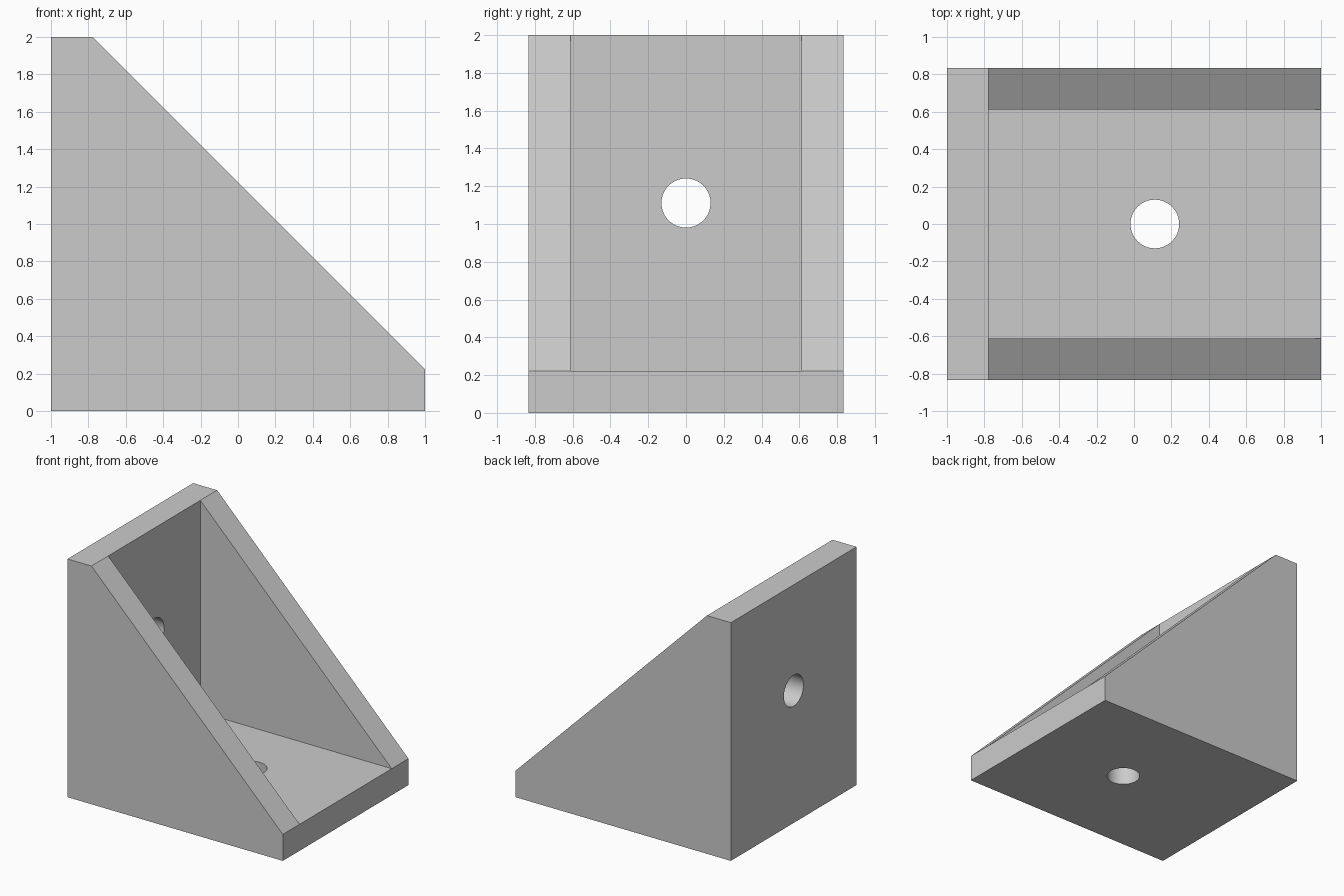
import bpy
import bmesh
from math import pi
from mathutils import Matrix, Vector

cube = bpy.data.objects.get("Cube")
if cube:
    bpy.data.objects.remove(cube, do_unlink=True)

WALL = 2 / 9        # plate and gusset thickness
HALF_DEPTH = 5 / 6  # half of the bracket's depth
HOLE_RADIUS = 0.13
INNER = WALL - 1    # x of the upright's inner face

grey = bpy.data.materials.new("light_grey")
grey.use_nodes = True
colour = (0.6, 0.6, 0.6, 1)
grey.diffuse_color = colour
grey.node_tree.nodes["Principled BSDF"].inputs["Base Color"].default_value = colour


def make_object(name, bm):
    bmesh.ops.recalc_face_normals(bm, faces=bm.faces)
    mesh = bpy.data.meshes.new(name)
    bm.to_mesh(mesh)
    bm.free()
    mesh.materials.append(grey)
    obj = bpy.data.objects.new(name, mesh)
    bpy.context.collection.objects.link(obj)
    return obj


def prism(name, profile, half_depth):
    """Extrude an x-z profile symmetrically along y."""
    bm = bmesh.new()
    face = bm.faces.new([bm.verts.new((x, -half_depth, z)) for x, z in profile])
    grown = bmesh.ops.extrude_face_region(bm, geom=[face])["geom"]
    verts = [v for v in grown if isinstance(v, bmesh.types.BMVert)]
    bmesh.ops.translate(bm, verts=verts, vec=Vector((0, 2 * half_depth, 0)))
    return make_object(name, bm)


def drill(name, centre, axis):
    """Cylinder long enough to pass through one plate only."""
    bm = bmesh.new()
    turn = Matrix.Rotation(pi / 2, 4, "Y") if axis == "X" else Matrix.Identity(4)
    bmesh.ops.create_cone(bm, cap_ends=True, segments=64, radius1=HOLE_RADIUS,
                          radius2=HOLE_RADIUS, depth=2 * WALL,
                          matrix=Matrix.Translation(centre) @ turn)
    return make_object(name, bm)


# Solid bracket with the sloping outline
bracket = prism("corner_bracket",
                [(-1, 0), (1, 0), (1, WALL), (INNER, 2), (-1, 2)], HALF_DEPTH)

# Pocket between the gussets, and one bolt hole in each plate
cutters = [
    prism("pocket_cutter", [(INNER, WALL), (3, WALL), (3, 3), (INNER, 3)],
          HALF_DEPTH - WALL),
    drill("upright_hole_cutter", (-1 + WALL / 2, 0, 1 + WALL / 2), "X"),
    drill("base_hole_cutter", (WALL / 2, 0, WALL / 2), "Z"),
]
for cutter in cutters:
    cutter.hide_render = True
    cut = bracket.modifiers.new(cutter.name, "BOOLEAN")
    cut.operation = "DIFFERENCE"
    cut.solver = "EXACT"
    cut.object = cutter

# Bake the cuts and discard the cutters
graph = bpy.context.evaluated_depsgraph_get()
baked = bpy.data.meshes.new_from_object(bracket.evaluated_get(graph))
bracket.modifiers.clear()
bracket.data = baked
baked.name = "corner_bracket"
for cutter in cutters:
    bpy.data.objects.remove(cutter, do_unlink=True)

# Smooth hole walls, sharp plate edges
bpy.ops.object.select_all(action="DESELECT")
bracket.select_set(True)
bpy.context.view_layer.objects.active = bracket
bpy.ops.object.shade_smooth_by_angle()
